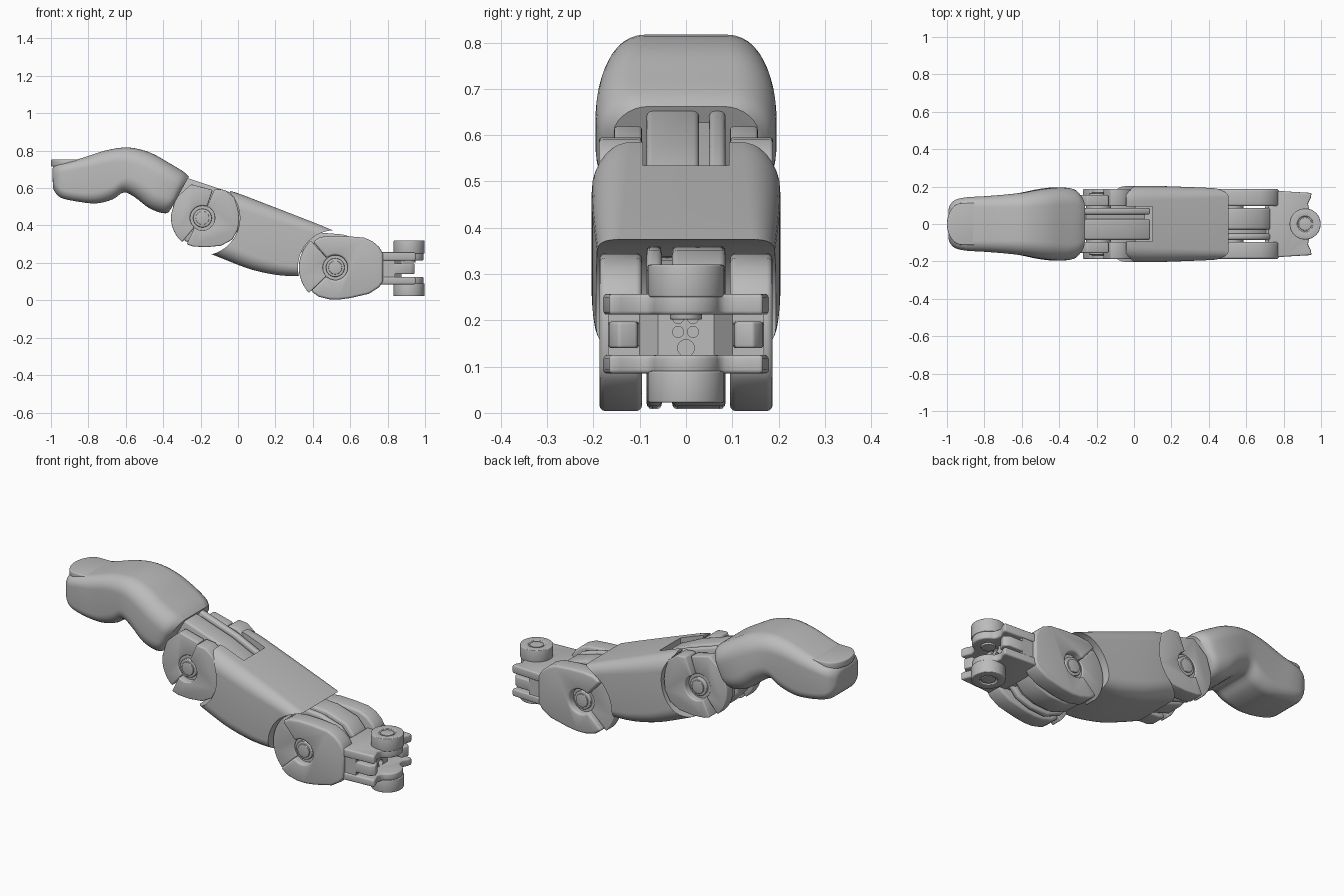
import bpy, bmesh
from math import sin, cos, pi, radians
from mathutils import Vector

if "Cube" in bpy.data.objects:
    bpy.data.objects.remove(bpy.data.objects["Cube"])

GREY = bpy.data.materials.new("plain grey")
GREY.use_nodes = True
GREY.diffuse_color = (0.5, 0.5, 0.5, 1)
GREY.node_tree.nodes["Principled BSDF"].inputs["Base Color"].default_value = (0.5, 0.5, 0.5, 1)


def finish(name, bm, bevel=0, cutters=()):
    bmesh.ops.recalc_face_normals(bm, faces=bm.faces)
    me = bpy.data.meshes.new(name)
    bm.to_mesh(me)
    bm.free()
    ob = bpy.data.objects.new(name, me)
    bpy.context.collection.objects.link(ob)
    me.materials.append(GREY)
    bpy.ops.object.select_all(action="DESELECT")
    ob.select_set(True)
    bpy.context.view_layer.objects.active = ob
    for cutter in cutters:
        m = ob.modifiers.new("cut", "BOOLEAN")
        m.operation, m.object = "DIFFERENCE", cutter
        bpy.ops.object.modifier_apply(modifier=m.name)
    if bevel:
        m = ob.modifiers.new("round", "BEVEL")
        m.width, m.segments, m.limit_method = bevel, 3, "ANGLE"
        m.angle_limit = radians(40)
        bpy.ops.object.modifier_apply(modifier=m.name)
    bpy.ops.object.shade_smooth_by_angle(angle=radians(38))
    return ob


def prism(name, outline, lo, hi, axis="y", bevel=0, cutters=()):
    """Extrude an outline: (x, z) along y, (x, y) along z or (y, z) along x."""
    def place(a, b, h):
        return {"y": (a, h, b), "z": (a, b, h), "x": (h, a, b)}[axis]
    bm = bmesh.new()
    face = bm.faces.new([bm.verts.new(place(a, b, lo)) for a, b in outline])
    new = bmesh.ops.extrude_face_region(bm, geom=[face])["geom"]
    shift = Vector(place(0, 0, hi - lo))
    bmesh.ops.translate(bm, vec=shift, verts=[v for v in new if isinstance(v, bmesh.types.BMVert)])
    return finish(name, bm, bevel, cutters)


def arc(cx, cy, r, a0=0, a1=360, n=40):
    steps = n if a1 - a0 == 360 else n + 1
    angles = [radians(a0 + (a1 - a0) * i / n) for i in range(steps)]
    return [(cx + r * cos(a), cy + r * sin(a)) for a in angles]


def box(a0, a1, b0, b1):
    return [(a0, b0), (a1, b0), (a1, b1), (a0, b1)]


def smooth_path(rows, sub):
    """Catmull-Rom interpolation of station rows."""
    out = []
    for i in range(len(rows) - 1):
        p0, p1, p2, p3 = (rows[max(0, min(len(rows) - 1, i + k))] for k in (-1, 0, 1, 2))
        for s in range(sub):
            t = s / sub
            out.append([b + (c - a) * t / 2 + (2 * a - 5 * b + 4 * c - d) * t * t / 2
                        + (3 * b - a - 3 * c + d) * t ** 3 / 2
                        for a, b, c, d in zip(p0, p1, p2, p3)])
    return out + [list(rows[-1])]


def loft(name, stations, sub, cutters=()):
    """Rounded-rectangle sections: top x, top z, bottom x, bottom z, half width, radius."""
    bm = bmesh.new()
    rings = []
    for xt, zt, xb, zb, w, r in smooth_path(stations, sub):
        top, low = Vector((xt, 0, zt)), Vector((xb, 0, zb))
        h = (top - low).length / 2
        r = min(r, w * 0.9, h * 0.9)
        mid, up = (top + low) / 2, (top - low).normalized()
        ring = []
        for q, (sy, sz) in enumerate([(1, 1), (-1, 1), (-1, -1), (1, -1)]):
            for y, z in arc(sy * (w - r), sz * (h - r), r, q * 90, q * 90 + 90, 8):
                ring.append(bm.verts.new(mid + up * z + Vector((0, y, 0))))
        rings.append(ring)
    for a, b in zip(rings, rings[1:]):
        for i in range(len(a)):
            j = (i + 1) % len(a)
            bm.faces.new((a[i], a[j], b[j], b[i]))
    bm.faces.new(rings[0])
    bm.faces.new(rings[-1])
    return finish(name, bm, 0, cutters)


MID, BASE = (-0.19, 0.44), (0.52, 0.175)      # joint axes in x, z
helpers = []


def cutter(*args):
    ob = prism("cutter", *args)
    ob.hide_render = True
    helpers.append(ob)
    return ob


# Fingertip with a rounded end
loft("fingertip", [
    (-.993, .70, -.99, .62, .07, .05), (-.985, .715, -.985, .59, .10, .05),
    (-.955, .73, -.95, .55, .13, .05), (-.90, .742, -.87, .53, .143, .05),
    (-.82, .765, -.76, .518, .148, .06), (-.70, .803, -.67, .54, .157, .07),
    (-.585, .817, -.61, .577, .168, .08), (-.47, .79, -.55, .55, .185, .09),
    (-.37, .735, -.47, .49, .195, .09), (-.295, .69, -.385, .465, .188, .09),
    (-.262, .662, -.352, .50, .16, .08)], 4)

# Nail plate set into the tip
nail = [(-.84, .112)] + [(-.92 + .08 * x, .112 * y) for x, y in arc(0, 0, 1, 90, 270, 20)] + [(-.84, -.112)]
prism("nail_plate", nail, .715, .753, "z", .006)

# Middle segment shell, hollowed around both joints
middle_cuts = [cutter(arc(*MID, .2, n=64), -.3, .3), cutter(arc(*BASE, .2, n=64), -.3, .3),
               cutter(box(-.12, .1, -.093, .093), .48, .7, "z")]
loft("middle_shell", [
    (-.04, .585, -.15, .25, .195, .08), (.02, .565, -.05, .21, .203, .08),
    (.15, .515, .07, .165, .203, .075), (.30, .457, .21, .135, .198, .065),
    (.42, .41, .33, .13, .193, .055), (.505, .375, .42, .13, .188, .045)], 3, middle_cuts)


# Centre links: three slices, the thin one set back to form a slot
def link(name, outline, y0, y1):
    cx = sum(p[0] for p in outline) / len(outline)
    cz = sum(p[1] for p in outline) / len(outline)
    inner = [(cx + (x - cx) * .87, cz + (z - cz) * .87) for x, z in outline]
    prism(name + "_right", outline, -.085, y0, "y", .012)
    prism(name + "_slot", inner, y0 - .01, y1 + .01)
    prism(name + "_left", outline, y1, .085, "y", .012)


link("middle_link", [(-.35, .55), (-.275, .655), (-.05, .58), (.09, .515), (.06, .45), (-.01, .36),
                     (-.09, .3), (-.19, .287), (-.28, .315), (-.34, .39)], .028, .05)
link("base_link", [(.34, .27), (.38, .335), (.44, .362), (.56, .352), (.68, .315), (.73, .26), (.73, .1),
                   (.68, .045), (.6, .015), (.5, .008), (.41, .045), (.35, .11)], -.052, -.03)

# Joint cheeks: open sectors around a sunken hub, mirrored on both sides
HUB = .066
middle_outer = [(-.275, .30), (-.24, .288), (-.17, .284), (-.09, .292), (-.03, .325), (0, .38), (.006, .44),
                (0, .49), (-.02, .55), (-.07, .59), (-.125, .596)]
base_outer = [(.39, .05), (.43, .02), (.49, .005), (.54, .004), (.6, .012), (.7, .035), (.755, .07), (.775, .1),
              (.775, .25), (.755, .285), (.72, .315), (.675, .335), (.58, .343), (.5, .345), (.44, .338), (.40, .313)]
middle_inner = [(-.135, .59), (-.25, .62), (-.33, .55)] + arc(*MID, .168, 170, 230, 10)
base_inner = arc(*BASE, .195, 132, 224, 16)
sectors = [("middle_cheek", middle_outer, MID, -130, 68, .188),
           ("middle_fork", middle_inner, MID, 68, 230, .155),
           ("base_cheek", base_outer, BASE, -136, 132, .187),
           ("base_fork", base_inner, BASE, 132, 224, .158)]
for side, s in (("left", 1), ("right", -1)):
    for name, outer, c, a0, a1, depth in sectors:
        ring = arc(*c, HUB, a0, a1, 24)
        prism(f"{name}_{side}", outer + ring[::-1], s * .095, s * depth, "y", .014)
    for name, c in (("middle", MID), ("base", BASE)):
        prism(f"{name}_hub_{side}", arc(*c, HUB), s * .08, s * .15)
        prism(f"{name}_hub_rim_{side}", arc(*c, .05), s * .08, s * .165, "y", .004)
        prism(f"{name}_pin_{side}", arc(*c, .036), s * .08, s * .172, "y", .003)

# Wrist block with cable holes in its end
holes = [cutter(arc(y, z, r, n=20), .8, .95, "x") for y, z, r in
         [(-.017, .175, .012), (.015, .175, .012), (-.017, .205, .012), (.015, .205, .012), (0, .14, .018)]]
prism("wrist_block", [(.7, -.17), (.84, -.168), (.84, -.1), (.875, -.06), (.875, .06), (.84, .1),
                      (.84, .168), (.7, .17)], .09, .25, "z", 0, holes)

# Wrist plates with a hollowed end, and slim side prongs between them
side_edge = [(.72, .184), (.80, .175), (.95, .166), (.945, .14), (.93, .11), (.935, .085)]
plate = side_edge + arc(.915, 0, .078, 70, -70, 16) + [(x, -y) for x, y in reversed(side_edge)]
prism("wrist_plate_top", plate, .212, .257, "z", .008)
prism("wrist_plate_bottom", plate, .085, .125, "z", .008)
for side, s in (("left", 1), ("right", -1)):
    prong = [(.8, s * .1), (.8, s * .168), (.92, s * .166), (.945, s * .145), (.93, s * .105)]
    prism("wrist_prong_" + side, prong, .14, .197, "z", .006)

# Pivot rollers above and below the wrist, each with a sunken ring
for name, lo, hi, end in (("top", .25, .32, .32), ("bottom", .022, .09, .022)):
    groove = cutter(arc(.915, 0, .042), end - .008, end + .008, "z")
    prism("pivot_roller_" + name, arc(.915, 0, .083, n=48), lo, hi, "z", .006, [groove])
    prism("pivot_pin_" + name, arc(.915, 0, .035), min(end, .2) + .002, max(end, .2) - .002, "z", .003) \
        if name == "top" else prism("pivot_pin_bottom", arc(.915, 0, .035), end + .002, .08, "z", .003)

for ob in helpers:
    bpy.data.objects.remove(ob)
